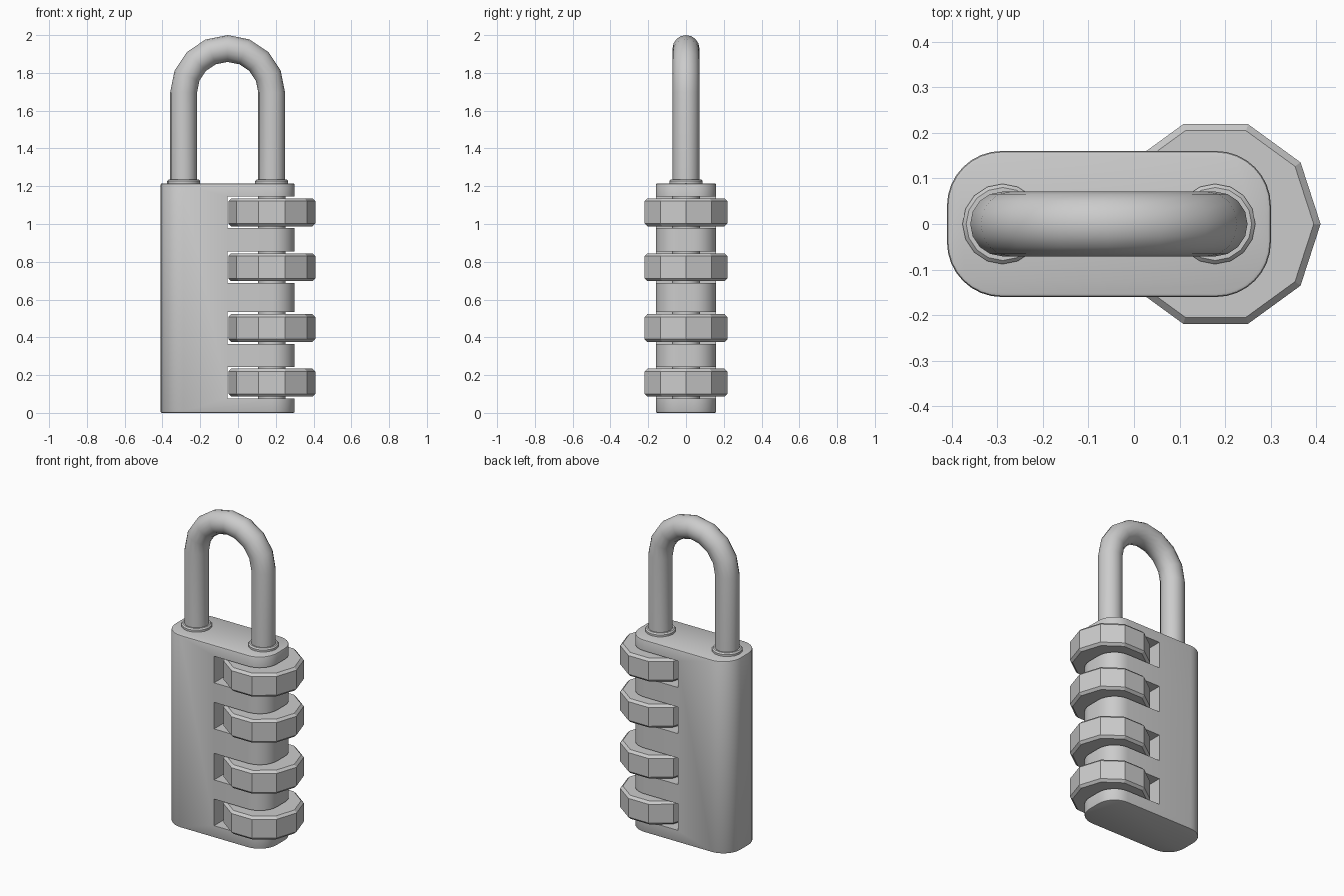
import bpy, bmesh
from math import sin, cos, pi, radians
from mathutils import Vector

if "Cube" in bpy.data.objects:
    bpy.data.objects.remove(bpy.data.objects["Cube"])

LEFT, RIGHT = -0.288, 0.178          # shackle leg / axle centres in x
WHEEL_Z = [0.16, 0.449, 0.771, 1.062]  # dial heights
BODY_TOP = 1.215


def finish(bm, name, angle=30):
    bmesh.ops.recalc_face_normals(bm, faces=bm.faces)
    me = bpy.data.meshes.new(name)
    bm.to_mesh(me)
    bm.free()
    ob = bpy.data.objects.new(name, me)
    bpy.context.collection.objects.link(ob)
    if angle:
        smooth(ob, angle)
    return ob


def smooth(ob, angle):
    bpy.ops.object.select_all(action='DESELECT')
    ob.select_set(True)
    bpy.context.view_layer.objects.active = ob
    bpy.ops.object.shade_smooth_by_angle(angle=radians(angle))


def loft(bm, rings):
    """Skin closed rings of points and cap both ends."""
    vs = [[bm.verts.new(p) for p in r] for r in rings]
    n = len(vs[0])
    for a, b in zip(vs, vs[1:]):
        for i in range(n):
            j = (i + 1) % n
            bm.faces.new((a[i], a[j], b[j], b[i]))
    bm.faces.new(vs[0][::-1])
    bm.faces.new(vs[-1])


def lathe(name, x, profile, sides, angle):
    """Upright round or polygonal part from (radius, z) pairs."""
    bm = bmesh.new()
    loft(bm, [[(x + r * cos(2 * pi * i / sides), r * sin(2 * pi * i / sides), z)
               for i in range(sides)] for r, z in profile])
    return finish(bm, name, angle)


def rounded_rect(x0, x1, half_y, r, z, seg=8):
    corners = [(x1 - r, half_y - r, 0), (x0 + r, half_y - r, 90),
               (x0 + r, r - half_y, 180), (x1 - r, r - half_y, 270)]
    return [(cx + r * cos(radians(a + 90 * k / seg)),
             cy + r * sin(radians(a + 90 * k / seg)), z)
            for cx, cy, a in corners for k in range(seg + 1)]


# Body: rounded slab with softened top and bottom rims
bm = bmesh.new()
b = 0.008
loft(bm, [rounded_rect(-0.41 + i, 0.30 - i, 0.16 - i, 0.12 - i, z)
          for i, z in [(b, 0), (b * 0.3, b * 0.3), (0, b),
                       (0, BODY_TOP - b), (b * 0.3, BODY_TOP - b * 0.3), (b, BODY_TOP)]])
body = finish(bm, "body", 0)

# Slots for the dials
bm = bmesh.new()
for z in WHEEL_Z:
    box = bmesh.ops.create_cube(bm, size=1)["verts"]
    for v in box:
        v.co = Vector((0.2725 + v.co.x * 0.655, v.co.y * 0.8, z + v.co.z * 0.168))
cutter = finish(bm, "slot_cutter", 0)
cutter.hide_render = True
mod = body.modifiers.new("slots", 'BOOLEAN')
mod.object = cutter
mod.solver = 'EXACT'
bpy.context.view_layer.objects.active = body
bpy.ops.object.modifier_apply(modifier=mod.name)
bpy.data.objects.remove(cutter)
smooth(body, 30)

# Ten-sided dials with chamfered rims
for k, z in enumerate(WHEEL_Z):
    h, c = 0.074, 0.015
    lathe(f"dial_{k + 1}", RIGHT + 0.001,
          [(0.23 - c, z - h), (0.23, z - h + c), (0.23, z + h - c), (0.23 - c, z + h)], 10, 0)

# Axle carrying the dials
lathe("axle", RIGHT, [(0.073, 0.04), (0.073, 1.18)], 16, 40)

# Collars around the shackle legs
for side, x in (("left", LEFT), ("right", RIGHT)):
    lathe(f"{side}_collar", x,
          [(0.088, 1.205), (0.088, 1.227), (0.08, 1.235), (0.073, 1.235)], 16, 30)

# Shackle: tube swept up, over in eight steps, and down
bm = bmesh.new()
R, tube, cz = (RIGHT - LEFT) / 2, 0.071, 1.696
cx = (LEFT + RIGHT) / 2
stations = [(pi, 1.18)] + [(pi - pi * k / 8, cz) for k in range(9)] + [(0, 1.18)]
rings = []
for a, z in stations:
    ring = []
    for i in range(16):
        t = 2 * pi * i / 16
        d = R + tube * cos(t)
        ring.append((cx + d * cos(a), tube * sin(t), z + d * sin(a)))
    rings.append(ring)
loft(bm, rings)
finish(bm, "shackle", 50)
